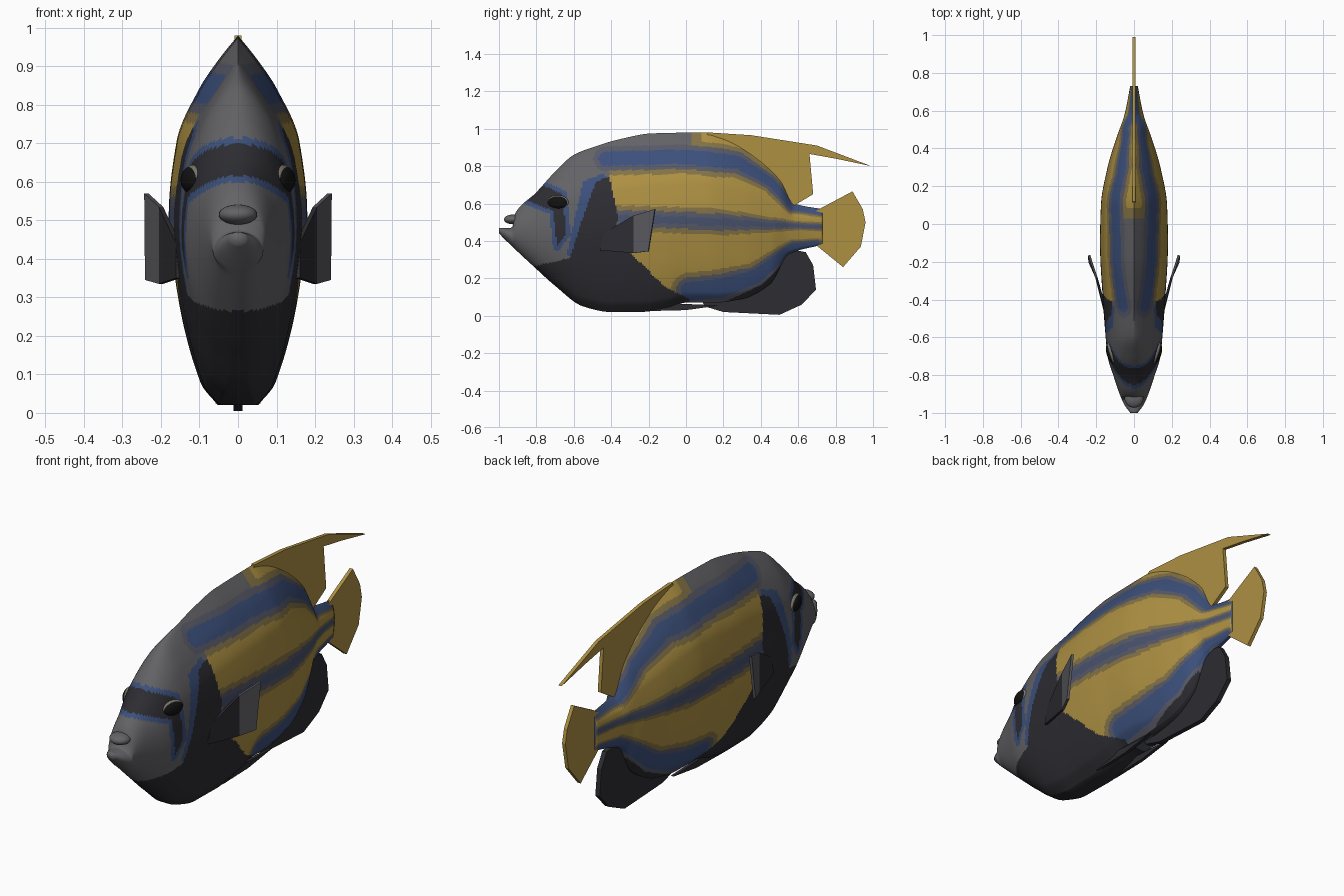
import bpy
import bmesh
import math
from mathutils import Vector, Matrix

if "Cube" in bpy.data.objects:
    bpy.data.objects.remove(bpy.data.objects["Cube"], do_unlink=True)

# Materials
COLOURS = {
    "head grey": (.125, .125, .135),
    "charcoal": (.026, .026, .032),
    "deep blue": (.045, .08, .2),
    "dusk blue": (.065, .085, .16),
    "slate": (.095, .1, .135),
    "olive": (.23, .17, .06),
    "yellow": (.42, .28, .055),
    "fin grey": (.1, .1, .11),
    "eye black": (.006, .006, .006),
    "eye rim": (.2, .18, .14),
}
MATS = {}
for name, rgb in COLOURS.items():
    mat = bpy.data.materials.new(name)
    mat.use_nodes = True
    mat.diffuse_color = (*rgb, 1)
    shader = mat.node_tree.nodes["Principled BSDF"]
    shader.inputs["Base Color"].default_value = (*rgb, 1)
    shader.inputs["Roughness"].default_value = .7
    MATS[name] = mat
ORDER = list(COLOURS)


def clamp(v):
    return max(0, min(1, v))


def curve(pts, x):
    """Monotone smooth interpolation through a few points."""
    if x <= pts[0][0]:
        return pts[0][1]
    if x >= pts[-1][0]:
        return pts[-1][1]
    slope = [(b[1] - a[1]) / (b[0] - a[0]) for a, b in zip(pts, pts[1:])]

    def tangent(k):
        if k == 0 or k == len(pts) - 1:
            return slope[min(k, len(slope) - 1)]
        a, b = slope[k - 1], slope[k]
        return 2 * a * b / (a + b) if a * b > 0 else 0

    k = next(i for i in range(len(slope)) if x <= pts[i + 1][0])
    h = pts[k + 1][0] - pts[k][0]
    s = (x - pts[k][0]) / h
    smooth = s * s * (3 - 2 * s)
    return (pts[k][1] * (1 - smooth) + pts[k + 1][1] * smooth
            + h * s * (1 - s) * ((1 - s) * tangent(k) - s * tangent(k + 1)))


def distance(path, y, z):
    best = 9
    for (ay, az), (by, bz) in zip(path, path[1:]):
        dy, dz = by - ay, bz - az
        s = clamp(((y - ay) * dy + (z - az) * dz) / (dy * dy + dz * dz))
        best = min(best, math.hypot(y - ay - s * dy, z - az - s * dz))
    return best


def inside(poly, y, z):
    hit = False
    for (ay, az), (by, bz) in zip(poly, poly[1:] + poly[:1]):
        if (az > z) != (bz > z) and y < ay + (z - az) * (by - ay) / (bz - az):
            hit = not hit
    return hit


def finish(bm, name, mats):
    bmesh.ops.recalc_face_normals(bm, faces=bm.faces)
    mesh = bpy.data.meshes.new(name)
    bm.to_mesh(mesh)
    bm.free()
    for m in mats:
        mesh.materials.append(MATS[m])
    obj = bpy.data.objects.new(name, mesh)
    bpy.context.collection.objects.link(obj)
    return obj


# Body outline, width along the length, and cross-section
TOP = [(-1, .47), (-.93, .47), (-.915, .545), (-.8, .66), (-.7, .77), (-.6, .86), (-.5, .9),
       (-.35, .945), (-.18, .975), (.1, .98), (.2, .955), (.34, .88), (.5, .74), (.58, .6), (.73, .57)]
BOTTOM = [(-1, .44), (-.95, .39), (-.8, .25), (-.7, .16), (-.55, .05), (-.4, .02), (-.25, .02),
          (-.1, .04), (0, .07), (.15, .07), (.3, .09), (.45, .17), (.55, .33), (.73, .38)]
WIDTH = [(-1, .02), (-.95, .055), (-.8, .11), (-.7, .14), (-.6, .15), (-.4, .165), (-.1, .18),
         (.1, .175), (.3, .14), (.45, .095), (.58, .05), (.73, .02)]
SECTION = [(0, .3), (.06, .55), (.31, .89), (.5, 1), (.7, .89), (.85, .56), (.94, .25), (1, 0)]

# Marking shapes as (y, z)
BELLY = [(-.83, .26), (-.62, .31), (-.56, .5), (-.48, .72), (-.41, .74), (-.36, .52), (-.4, .4),
         (-.3, .34), (-.11, .15), (.02, .09), (.02, -.1), (-.9, -.1)]
CHEEK = [(-.64, .32), (-.6, .5), (-.55, .72), (-.44, .76), (-.4, .7), (-.58, .33)]
EYE_BAR = [(-.86, .62), (-.77, .7), (-.66, .65), (-.64, .44), (-.69, .37), (-.71, .56)]
TOP_STRIPE = [(-.43, .84), (0, .85), (.28, .82), (.46, .71), (.57, .58), (.73, .555)]
MID_STRIPE = [(-.4, .52), (0, .51), (.4, .49), (.74, .475)]
LOW_STRIPE = [(.02, .13), (.2, .15), (.38, .21), (.5, .31), (.58, .37), (.7, .38)]
STRIPES = [
    (TOP_STRIPE, .038, .065, .09, "deep blue"),
    (MID_STRIPE, .02, .045, .07, "dusk blue"),
    (LOW_STRIPE, .05, .075, .1, "deep blue"),
]


def marking(y, z):
    if y < -.55:
        if inside(EYE_BAR, y, z):
            return "charcoal"
        if distance(EYE_BAR + EYE_BAR[:1], y, z) < .022:
            return "deep blue"
    if inside(BELLY, y, z):
        return "charcoal"
    if inside(CHEEK, y, z):
        return "deep blue"
    taper = 1 - .65 * clamp((y - .2) / .4)
    found = "yellow"
    for path, core, edge, rim, colour in STRIPES:
        d = distance(path, y, z) / taper
        if d < core:
            return colour
        if d < edge:
            return "slate"
        if d < rim and y > -.41:
            found = "olive"
    if y < -.41:
        return "head grey"
    if z > curve(TOP_STRIPE, y) and y < .08:
        return "head grey" if y < .03 else "olive"
    if y > 0 and z < curve(LOW_STRIPE, y) - .05 * taper:
        return "charcoal"
    return found


# Body: closed rings lofted from mouth to tail stalk
ROWS, COLUMNS = 130, 190
bm = bmesh.new()
rings = []
for i in range(COLUMNS + 1):
    y = -1 + 1.73 * i / COLUMNS
    low, high, wide = curve(BOTTOM, y), curve(TOP, y), curve(WIDTH, y)
    roundness = clamp((-.45 - y) / .3)
    side = []
    for j in range(ROWS + 1):
        t = (1 - math.cos(math.pi * j / ROWS)) / 2
        oval = math.sqrt(max(0, 1 - (2 * t - 1) ** 2))
        x = wide * (curve(SECTION, t) * (1 - roundness) + oval * roundness)
        side.append((x, y, low + (high - low) * t))
    ring = side + [(-x, y, z) for x, y, z in reversed(side)]
    rings.append([bm.verts.new(p) for p in ring])
for a, b in zip(rings, rings[1:]):
    for k in range(len(a)):
        n = (k + 1) % len(a)
        bm.faces.new((a[k], a[n], b[n], b[k]))
bm.faces.new(rings[0])
bm.faces.new(rings[-1])
bmesh.ops.remove_doubles(bm, verts=bm.verts, dist=.00005)
for f in bm.faces:
    c = f.calc_center_median()
    f.material_index = ORDER.index(marking(c.y, c.z))
    f.smooth = True
finish(bm, "body", ORDER)


# Fins: flat outlines with a little thickness
def plate(name, outline, colour, x=0, half=.009):
    bm = bmesh.new()
    face = bm.faces.new([bm.verts.new((x - half, y, z)) for y, z in outline])
    new = bmesh.ops.extrude_face_region(bm, geom=[face])["geom"]
    bmesh.ops.translate(bm, vec=(2 * half, 0, 0),
                        verts=[v for v in new if isinstance(v, bmesh.types.BMVert)])
    return finish(bm, name, [colour])


plate("dorsal_fin", [(.08, .93), (.12, .98), (.35, .965), (.7, .91), (.99, .8), (.8, .84),
                     (.66, .865), (.68, .65), (.58, .59), (.4, .6)], "yellow")
plate("anal_fin", [(.08, .09), (.1, .05), (.2, .02), (.5, .005), (.62, .06), (.695, .14), (.68, .27),
                   (.64, .34), (.56, .355), (.4, .22)], "charcoal", half=.012)
plate("tail_fin", [(.68, .39), (.84, .26), (.935, .37), (.96, .5), (.945, .57), (.89, .665),
                   (.73, .58), (.68, .55)], "yellow")

for side, label in ((1, "left"), (-1, "right")):
    plate(label + "_pelvic_fin", [(-.3, .05), (-.2, .025), (0, .03), (.18, .055), (-.05, .065)],
          "charcoal", x=side * .05, half=.008)

    # Pectoral fin: dark base panel and paler outer panel
    bm = bmesh.new()
    top = [(.155, -.44, .44), (.2, -.28, .535), (.238, -.165, .57)]
    bottom = [(.155, -.46, .35), (.2, -.28, .335), (.236, -.2, .345)]
    top, bottom = [[bm.verts.new((side * x, y, z)) for x, y, z in row] for row in (top, bottom)]
    for k in range(2):
        f = bm.faces.new((top[k], top[k + 1], bottom[k + 1], bottom[k]))
        f.material_index = k
    fin = finish(bm, label + "_pectoral_fin", ["charcoal", "fin grey"])
    solid = fin.modifiers.new("thickness", 'SOLIDIFY')
    solid.thickness = .012
    solid.offset = 0


# Rounded parts: lip and eyes
def ball(name, centre, radii, colour, turn=0):
    bm = bmesh.new()
    matrix = (Matrix.Translation(Vector(centre)) @ Matrix.Rotation(turn, 4, 'Z')
              @ Matrix.Diagonal((*radii, 1)))
    bmesh.ops.create_uvsphere(bm, u_segments=24, v_segments=14, radius=1, matrix=matrix)
    for f in bm.faces:
        f.smooth = True
    finish(bm, name, [colour])


ball("upper_lip", (0, -.925, .515), (.05, .048, .026), "head grey")
for side, label in ((1, "left"), (-1, "right")):
    ball(label + "_eye_rim", (side * .118, -.685, .605), (.02, .06, .039), "eye rim", side * -.3)
    ball(label + "_eye", (side * .121, -.686, .605), (.024, .056, .035), "eye black", side * -.3)
